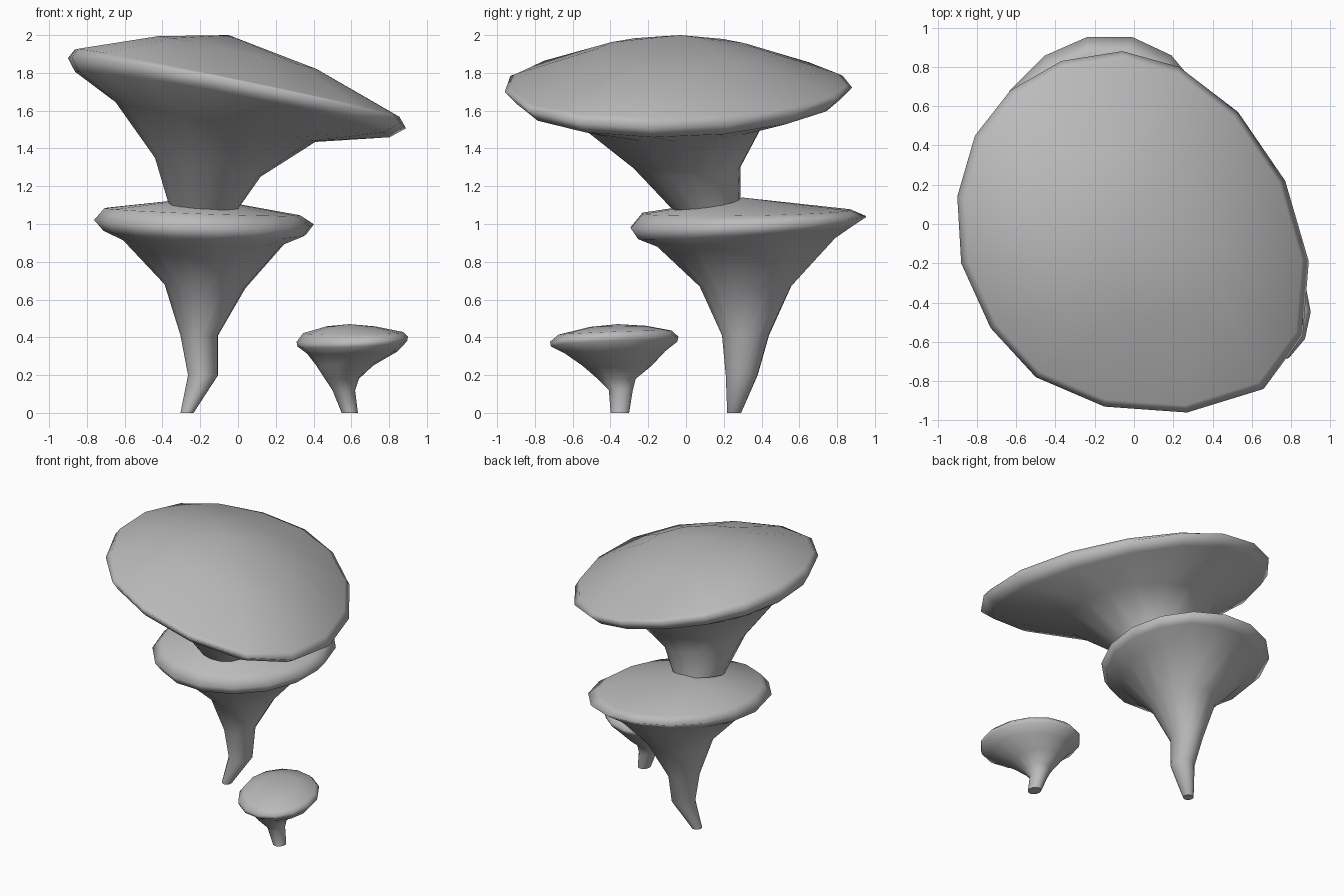
import bpy, bmesh, math

if "Cube" in bpy.data.objects:
    bpy.data.objects.remove(bpy.data.objects["Cube"])

stone = bpy.data.materials.new("plain grey")
stone.diffuse_color = (0.5, 0.5, 0.5, 1)
stone.use_nodes = True
stone.node_tree.nodes["Principled BSDF"].inputs["Base Color"].default_value = stone.diffuse_color


def ring(n, start, x, y, z, rx, ry, sx=0, sy=0, skew=0):
    """Tilted oval ring; sx, sy are its slopes and skew turns its long axis."""
    pts = []
    for i in range(n):
        t = start + math.tau * i / n
        dx, dy = rx * math.cos(t), ry * math.sin(t + skew)
        pts.append((x + dx, y + dy, z + sx * dx + sy * dy))
    return pts


def loft(name, rings, apex):
    """Skin the rings from the foot up and close the dome at the apex."""
    bm = bmesh.new()
    loops = [[bm.verts.new(p) for p in r] for r in rings]
    n = len(loops[0])
    foot = bm.faces.new(loops[0][::-1])
    top = bm.verts.new(apex)
    for i in range(n):
        j = (i + 1) % n
        for a, b in zip(loops, loops[1:]):
            bm.faces.new((a[i], a[j], b[j], b[i]))
        bm.faces.new((loops[-1][i], loops[-1][j], top))
    for f in bm.faces:
        f.smooth = f is not foot
    bmesh.ops.recalc_face_normals(bm, faces=bm.faces)
    mesh = bpy.data.meshes.new(name)
    bm.to_mesh(mesh)
    bm.free()
    mesh.materials.append(stone)
    ob = bpy.data.objects.new(name, mesh)
    bpy.context.collection.objects.link(ob)


# Large tilted upper mushroom: stem ovals, then scaled copies of the cap outline
outline = [(-.06, .88), (-.37, .83), (-.63, .68), (-.81, .45), (-.9, .14), (-.88, -.2),
           (-.73, -.53), (-.5, -.78), (-.15, -.93), (.27, -.96), (.66, -.84), (.86, -.57),
           (.89, -.19), (.77, .22), (.53, .57), (.23, .8)]


def cap_ring(scale, dz, shift=0, bend=0):
    """Tilted cap outline; bend lifts its front and back edges."""
    pts = []
    for x, y in outline:
        x, y = x * scale + shift, (y + .04) * scale
        pts.append((x, y - .04, 1.69 + dz - .212 * x - .025 * y + bend * y * y))
    return pts


stem = [(-.19, .12, 1.09, .18, .17, -.15, .2),
        (-.16, .005, 1.30, .28, .285, -.18, 0),
        (-.12, -.08, 1.54, .53, .50, -.2, 0)]
loft("upper_mushroom",
     [ring(16, math.radians(94), *s) for s in stem]
     + [cap_ring(.93, -.065, -.025, .05), cap_ring(1, 0, 0, .05),
        cap_ring(.96, .055), cap_ring(.48, .213)],
     (-.05, -.03, 2.0))

# Middle mushroom with a bent, tapering stem
middle = [(-.27, .255, 0, .035, .037),
          (-.185, .295, .2, .08, .085),
          (-.205, .315, .41, .10, .125),
          (-.175, .315, .67, .215, .245, -.05, 0, .05),
          (-.18, .32, .905, .43, .48, -.03, .05, .08),
          (-.175, .31, .955, .54, .575, -.03, .06, .1),
          (-.18, .33, 1.01, .585, .635, -.03, .05, .1),
          (-.19, .32, 1.065, .52, .56, -.04, .02, .1)]
loft("middle_mushroom", [ring(16, .1, *s) for s in middle], (-.19, .3, 1.14))

# Small mushroom beside them
small = [(.592, -.35, 0, .043, .05),
         (.56, -.345, .12, .06, .065),
         (.55, -.367, .18, .09, .103),
         (.565, -.365, .25, .15, .185, 0, 0, -.1),
         (.605, -.375, .32, .24, .265, .03, .03, -.2),
         (.605, -.38, .365, .29, .335, .06, .05, -.2),
         (.605, -.38, .39, .295, .34, .06, .05, -.2),
         (.61, -.375, .425, .265, .30, .02, .04, -.2),
         (.60, -.36, .458, .13, .15, 0, .02, -.2)]
loft("small_mushroom", [ring(14, 0, *s) for s in small], (.59, -.36, .47))
